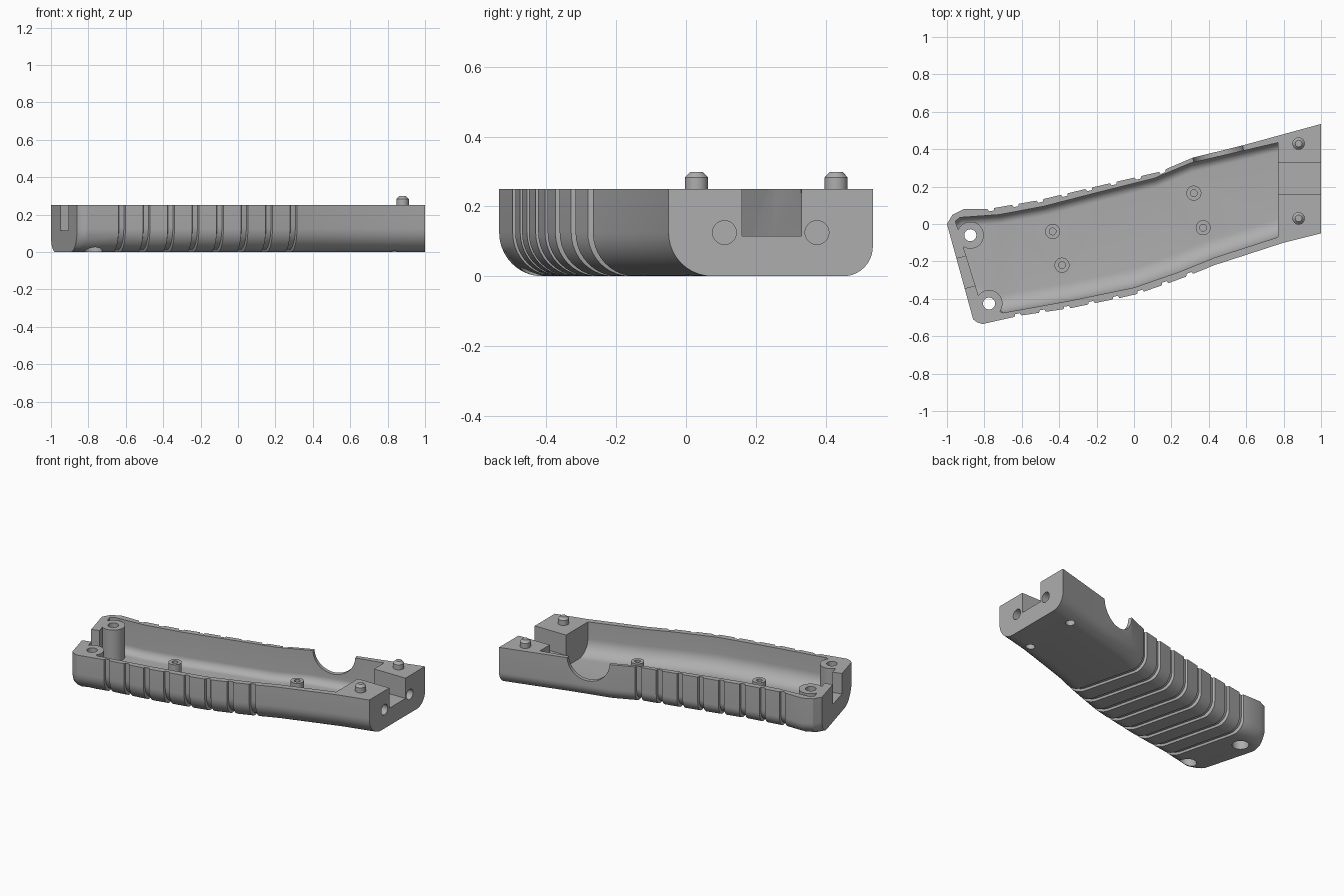
import bpy, bmesh, math
from mathutils import Vector, Matrix

if "Cube" in bpy.data.objects:
    bpy.data.objects.remove(bpy.data.objects["Cube"], do_unlink=True)

grey = bpy.data.materials.new("mid_grey")
grey.use_nodes = True
grey.diffuse_color = (0.42, 0.42, 0.42, 1)
grey.node_tree.nodes["Principled BSDF"].inputs["Base Color"].default_value = grey.diffuse_color

RIM = 0.25


def finish(name, bm):
    bmesh.ops.recalc_face_normals(bm, faces=bm.faces)
    mesh = bpy.data.meshes.new(name)
    bm.to_mesh(mesh)
    bm.free()
    mesh.materials.append(grey)
    ob = bpy.data.objects.new(name, mesh)
    bpy.context.collection.objects.link(ob)
    return ob


def cylinder(name, start, end, r, r_end=None, sides=40):
    start, end = Vector(start), Vector(end)
    axis = end - start
    bm = bmesh.new()
    turn = axis.to_track_quat('Z', 'Y').to_matrix().to_4x4()
    bmesh.ops.create_cone(bm, cap_ends=True, segments=sides, radius1=r,
                          radius2=r if r_end is None else r_end, depth=axis.length,
                          matrix=Matrix.Translation((start + end) / 2) @ turn)
    return finish(name, bm)


def upright(name, x, y, r, z0, z1, r_end=None):
    return cylinder(name, (x, y, z0), (x, y, z1), r, r_end)


def box(name, centre, size, angle=0):
    bm = bmesh.new()
    bmesh.ops.create_cube(bm, size=1, matrix=Matrix.Translation(centre)
                          @ Matrix.Rotation(angle, 4, 'Z') @ Matrix.Diagonal((*size, 1)))
    return finish(name, bm)


def activate(ob):
    bpy.ops.object.select_all(action='DESELECT')
    ob.select_set(True)
    bpy.context.view_layer.objects.active = ob


def combine(target, tool, op='DIFFERENCE'):
    activate(target)
    mod = target.modifiers.new("combine", 'BOOLEAN')
    mod.operation, mod.solver, mod.object = op, 'EXACT', tool
    bpy.ops.object.modifier_apply(modifier=mod.name)
    bpy.data.objects.remove(tool, do_unlink=True)


def section(back, front, floor, top, r_back, r_front, steps=10):
    """Upright U section with rounded lower corners between two plan points."""
    back, front = Vector(back), Vector(front)
    width = (front - back).length
    along = (front - back) / width
    pts = [(0, top)]
    for i in range(steps + 1):
        a = math.pi / 2 * i / steps
        pts.append((r_back * (1 - math.cos(a)), floor + r_back * (1 - math.sin(a))))
    for i in range(steps + 1):
        a = math.pi / 2 * i / steps
        pts.append((width - r_front * (1 - math.sin(a)), floor + r_front * (1 - math.cos(a))))
    pts.append((width, top))
    return [(*(back + along * u), z) for u, z in pts]


def loft(name, sections):
    bm = bmesh.new()
    rings = [[bm.verts.new(p) for p in s] for s in sections]
    for a, b in zip(rings, rings[1:]):
        for i in range(len(a)):
            j = (i + 1) % len(a)
            bm.faces.new((a[i], a[j], b[j], b[i]))
    bm.faces.new(rings[0])
    bm.faces.new(rings[-1])
    return finish(name, bm)


def on_line(line, x):
    for (x0, y0), (x1, y1) in zip(line, line[1:]):
        if x <= x1:
            return Vector((x, y0 + (y1 - y0) * (x - x0) / (x1 - x0)))
    return Vector(line[-1])


# Plan outlines of the two long sides
back_edge = [(-0.91, 0.08), (-0.78, 0.08), (-0.52, 0.125), (-0.12, 0.22),
             (0.14, 0.28), (0.315, 0.355), (0.58, 0.42), (1, 0.535)]
front_edge = [(-0.81, -0.535), (-0.61, -0.49), (-0.34, -0.45), (0, -0.38),
              (0.245, -0.295), (0.43, -0.22), (0.8, -0.10), (1, -0.05)]

# Outer body with eight wrapped grooves
plan = [((-1, 0), (-0.86, -0.51), 0), ((-0.97, 0.05), (-0.84, -0.525), 0),
        (back_edge[0], front_edge[0], 0)]
for i in range(8):
    xb, xf = -0.765 + 0.131 * i, -0.62 + 0.131 * i
    for shift, cut in ((-0.018, 0), (-0.013, 0.013), (0.013, 0.013), (0.018, 0)):
        plan.append((on_line(back_edge, xb + shift), on_line(front_edge, xf + shift), cut))
for xb, xf in ((0.315, 0.43), (0.58, 0.64), (0.8, 0.8), (1, 1)):
    plan.append((on_line(back_edge, xb), on_line(front_edge, xf), 0))
outer = []
for b, f, cut in plan:
    b, f = Vector(b), Vector(f)
    d = (f - b).normalized() * cut
    outer.append(section(b + d, f - d, cut, RIM, 0.085, 0.125))
shell = loft("grip_shell", outer)

# Cavity, with the posts and bosses left standing in it
inner = [((-0.955, 0.015), (-0.82, -0.42)), ((-0.93, 0.035), (-0.70, -0.475)),
         ((-0.72, 0.05), (-0.55, -0.448)), ((-0.48, 0.095), (-0.34, -0.41)),
         ((-0.15, 0.18), (0, -0.34)), ((0.11, 0.245), (0.245, -0.255)),
         ((0.3, 0.325), (0.43, -0.18)), ((0.77, 0.435), (0.77, -0.07))]
cavity = loft("cavity", [section(b, f, 0.04, RIM + 0.1, 0.05, 0.1) for b, f in inner])
posts = [(-0.875, -0.06), (-0.775, -0.425)]
bosses = [(0.32, 0.165), (0.37, -0.02), (-0.435, -0.04), (-0.385, -0.22)]
for x, y in posts:
    combine(cavity, upright("post", x, y, 0.072, -0.1, 0.5))
for x, y in bosses:
    combine(cavity, upright("boss", x, y, 0.04, -0.1, 0.115))
combine(shell, cavity)

# Screw holes in posts and bosses
for x, y in posts:
    combine(shell, upright("screw_hole", x, y, 0.032, -0.1, 0.5))
    combine(shell, upright("counterbore", x, y, 0.05, -0.1, 0.1))
for x, y in bosses:
    combine(shell, upright("boss_hole", x, y, 0.018, 0.05, 0.2))

# Wire channel in the solid end and slot in the narrow end
combine(shell, box("channel", (0.9, 0.245, 0.315), (0.4, 0.17, 0.4)))
combine(shell, box("slot", (-0.927, -0.265, 0.315), (0.16, 0.165, 0.4), math.atan2(0.14, 0.51)))

# Round opening in the back wall
mid, out = Vector((0.447, 0.387, RIM + 0.005)), Vector((-0.24, 0.97, 0)) * 0.12
combine(shell, cylinder("side_opening", mid - out, mid + out, 0.137, sides=64))

# Blind holes in the end face and underside
for y in (0.11, 0.375):
    combine(shell, cylinder("end_hole", (0.88, y, 0.125), (1.1, y, 0.125), 0.034))
for y in (0.03, 0.40):
    combine(shell, upright("under_hole", 0.83, y, 0.028, -0.1, 0.09))

activate(shell)
bpy.ops.object.shade_smooth_by_angle(angle=math.radians(28))

# Locating pegs with chamfered tips
for name, y in (("front_peg", 0.03), ("back_peg", 0.43)):
    peg = upright(name, 0.88, y, 0.033, RIM - 0.02, 0.283)
    tip = upright(name + "_tip", 0.88, y, 0.033, 0.283, 0.299, 0.018)
    for part in (peg, tip):
        activate(part)
        bpy.ops.object.shade_smooth_by_angle(angle=math.radians(28))
